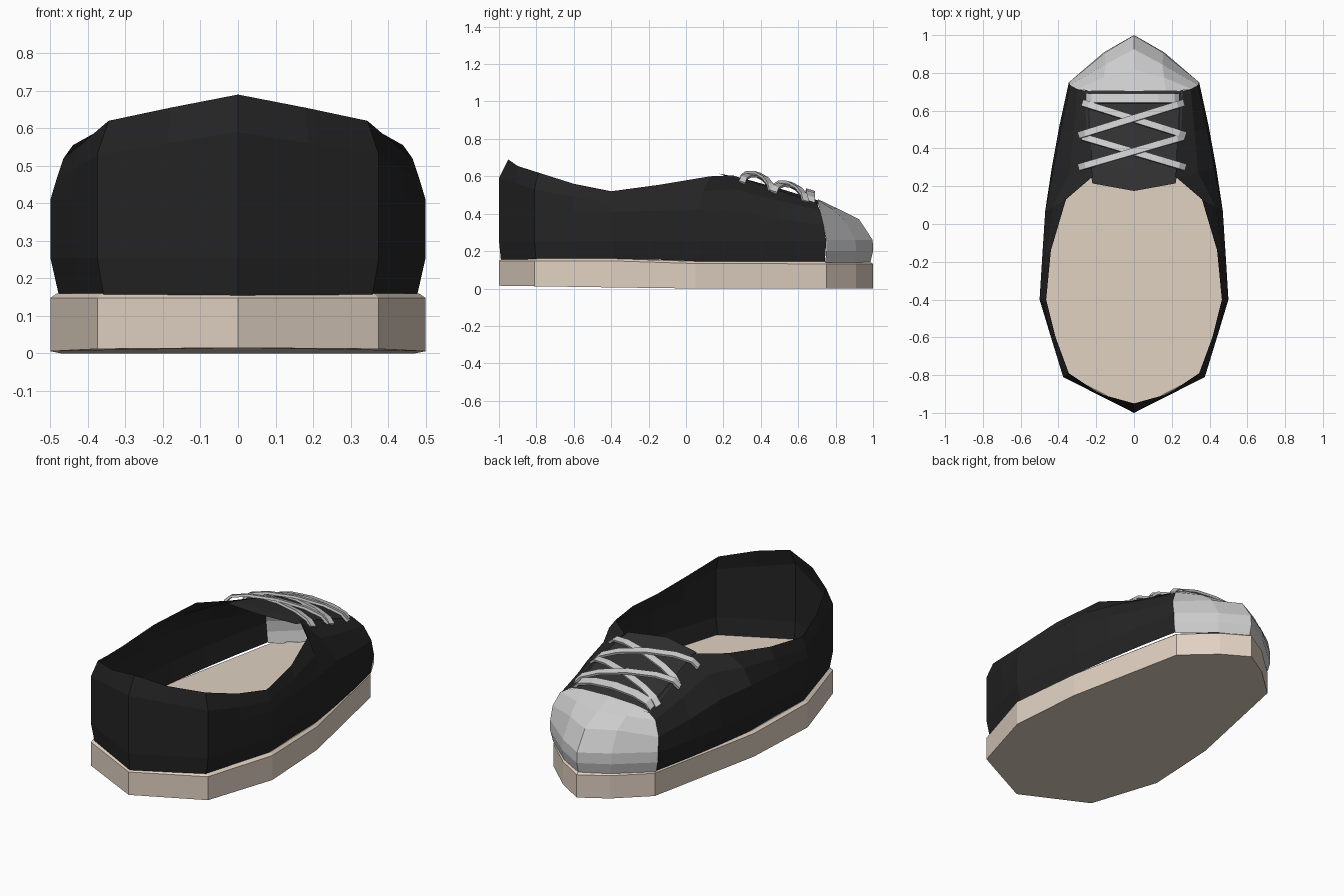
import bpy, bmesh
from mathutils import Vector

if "Cube" in bpy.data.objects:
    bpy.data.objects.remove(bpy.data.objects["Cube"])


def material(name, rgb):
    m = bpy.data.materials.new(name)
    m.diffuse_color = (*rgb, 1)
    m.use_nodes = True
    m.node_tree.nodes["Principled BSDF"].inputs["Base Color"].default_value = m.diffuse_color
    return m


CREAM = material("cream_rubber", (0.75, 0.64, 0.54))
BLACK = material("black_canvas", (0.018, 0.018, 0.018))
TONGUE = material("dark_lining", (0.03, 0.03, 0.03))


def make(name, bm, mat=None, mirror=False):
    bmesh.ops.recalc_face_normals(bm, faces=bm.faces)
    me = bpy.data.meshes.new(name)
    bm.to_mesh(me)
    bm.free()
    ob = bpy.data.objects.new(name, me)
    bpy.context.collection.objects.link(ob)
    if mat:
        me.materials.append(mat)
    if mirror:
        mod = ob.modifiers.new("mirror", 'MIRROR')
        mod.merge_threshold = 0.0005
    return ob


def grid(columns):
    """Surface through neighbouring columns of points."""
    bm = bmesh.new()
    rows = [[bm.verts.new(p) for p in c] for c in columns]
    for a, b in zip(rows, rows[1:]):
        for i in range(len(a) - 1):
            bm.faces.new((a[i], b[i], b[i + 1], a[i + 1]))
    return bm


# Sole: extruded outline with a small chamfer on the top edge
half = [(0, -1), (.375, -.81), (.5, -.4), (.47, .05), (.325, .75), (.15, .91)]
outline = half + [(0, 1)] + [(-x, y) for x, y in half[:0:-1]]
bm = bmesh.new()
rings = []
for level in range(3):
    ring = []
    for x, y in outline:
        top = .148 - .016 * max(0, min(1, (y + .4) / .5))
        z = (max(0, -y) * .015, top, top + .012)[level]
        s = (1, 1, .965)[level]
        ring.append(bm.verts.new((x * s, y * (s + 1) / 2, z)))
    rings.append(ring)
n = len(outline)
for a, b in zip(rings, rings[1:]):
    for i in range(n):
        j = (i + 1) % n
        bm.faces.new((a[i], a[j], b[j], b[i]))
bm.faces.new(rings[0][::-1])
bm.faces.new(rings[2])
make("sole", bm, CREAM)

# Upper: per station (outline x, y), mid point, shoulder point, rim point
stations = [
    ((0, -1), (0, -1, .42), (0, -1, .59), (0, -.95, .69)),
    ((.188, -.905), (.188, -.905, .41), (.188, -.905, .56), (.18, -.9, .655)),
    ((.375, -.81), (.375, -.81, .41), (.375, -.81, .53), (.345, -.79, .62)),
    ((.438, -.605), (.438, -.605, .41), (.438, -.605, .49), (.415, -.6, .56)),
    ((.5, -.4), (.5, -.4, .41), (.485, -.4, .46), (.465, -.4, .52)),
    ((.485, -.16), (.485, -.16, .415), (.467, -.15, .49), (.44, -.14, .555)),
    ((.47, .07), (.47, .07, .42), (.43, .09, .52), (.36, .13, .60)),
    ((.435, .3), (.425, .3, .41), (.34, .27, .53), (.22, .25, .605)),
    ((.395, .52), (.385, .51, .37), (.32, .49, .47), (.23, .48, .53)),
    ((.345, .75), (.338, .735, .34), (.3, .715, .42), (.24, .7, .457)),
]
columns = []
for (x, y), mid, shoulder, rim in stations:
    low = .155 if y < 0 else .145
    columns.append([(x * .955, y * .99, low), (x, y, .255), mid, shoulder, rim])
make("upper", grid(columns), BLACK, True)

# Toe cap: from the seam at the side round to the tip
make("toe_cap", grid([
    [(.33, .745, .14), (.345, .75, .2), (.345, .75, .26), (.34, .735, .34), (.305, .715, .42), (.24, .705, .46)],
    [(.15, .9, .14), (.158, .91, .2), (.155, .905, .26), (.15, .845, .37), (.16, .775, .43), (.17, .705, .472)],
    [(0, .985, .14), (0, 1, .2), (0, .998, .26), (0, .925, .37), (0, .815, .425), (0, .705, .478)],
]), None, True)

# Tongue under the laces
make("tongue", grid([
    [(0, .175, .615), (0, .3, .59), (0, .5, .535), (0, .71, .47)],
    [(.22, .215, .6), (.235, .3, .578), (.25, .5, .515), (.26, .71, .448)],
]), TONGUE, True)


# Laces: flat ribbons arching over the tongue
def lace(name, left, right, lift=0.0, width=.036):
    path = []
    for t in (-1, -.88, -.55, 0, .55, .88, 1):
        k = (t + 1) / 2
        y = left[1] + (right[1] - left[1]) * k
        x = left[0] + (right[0] - left[0]) * k
        z = .61 - .3 * (y - .22) - .02 + (.075 + lift) * (1 - t * t) ** .5
        path.append(Vector((x, y, z)))
    columns = []
    for i, p in enumerate(path):
        d = path[min(i + 1, 6)] - path[max(i - 1, 0)]
        side = Vector((-d.y, d.x, -.3 * d.x)).normalized() * width / 2
        columns.append([p - side, p + side])
    ob = make(name, grid(columns))
    mod = ob.modifiers.new("thickness", 'SOLIDIFY')
    mod.thickness = .014
    mod.offset = 0


lace("lace_bar", (-.25, .665), (.24, .665), -.01, .05)
for i, (back, front) in enumerate([(.30, .46), (.47, .64)]):
    lace(f"lace_left_{i + 1}", (-.29, back), (.26, front))
    lace(f"lace_right_{i + 1}", (-.27, front), (.27, back), -.014)
